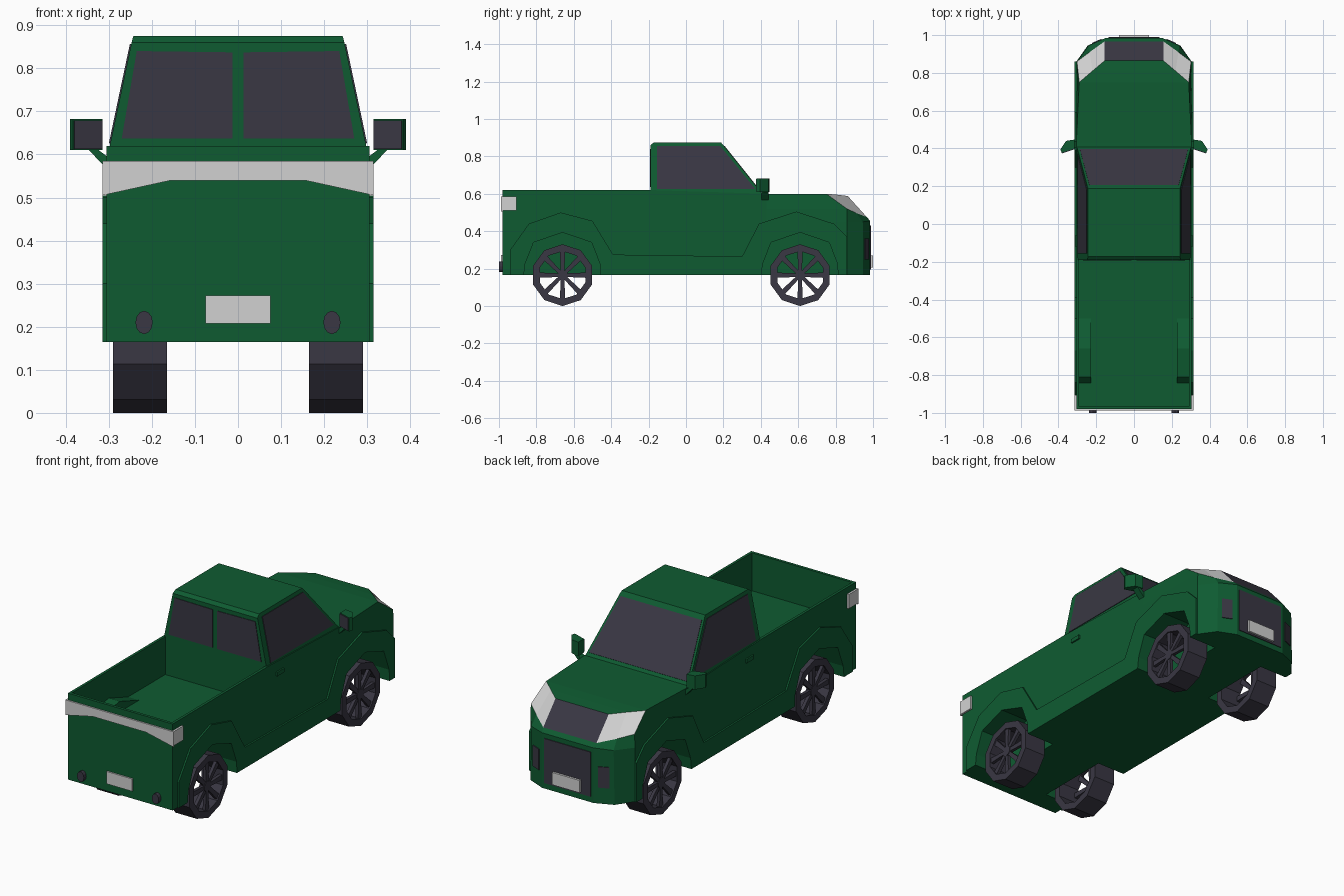
import bpy, bmesh, math
from mathutils import Vector

if "Cube" in bpy.data.objects:
    bpy.data.objects.remove(bpy.data.objects["Cube"])


def material(name, rgb):
    m = bpy.data.materials.new(name)
    m.diffuse_color = (*rgb, 1)
    m.use_nodes = True
    m.node_tree.nodes["Principled BSDF"].inputs["Base Color"].default_value = m.diffuse_color
    return m


GREEN = material("green_paint", (0.0045, 0.105, 0.031))
DARK = material("dark_grey", (0.041, 0.038, 0.056))
WHITE = material("pale_lamp", (0.64, 0.64, 0.64))


def finish(name, bm, *mats):
    bmesh.ops.recalc_face_normals(bm, faces=bm.faces[:])
    me = bpy.data.meshes.new(name)
    bm.to_mesh(me)
    bm.free()
    for m in mats:
        me.materials.append(m)
    ob = bpy.data.objects.new(name, me)
    bpy.context.collection.objects.link(ob)
    return ob


def extrude_polygon(bm, pts, vec):
    a = [bm.verts.new(p) for p in pts]
    b = [bm.verts.new(Vector(p) + Vector(vec)) for p in pts]
    bm.faces.new(a)
    bm.faces.new(b[::-1])
    n = len(a)
    for i in range(n):
        bm.faces.new((a[i], b[i], b[(i + 1) % n], a[(i + 1) % n]))


def solid(name, pts, vec, mat, mirror=False):
    """Polygon extruded along vec, optionally copied across x."""
    bm = bmesh.new()
    extrude_polygon(bm, pts, vec)
    if mirror:
        extrude_polygon(bm, [(-x, y, z) for x, y, z in pts], (-vec[0], vec[1], vec[2]))
    return finish(name, bm, mat)


def xz(y, pts):
    return [(x, y, z) for x, z in pts]


def yz(x, pts):
    return [(x, y, z) for y, z in pts]


def rect(a0, a1, b0, b1):
    return [(a0, b0), (a1, b0), (a1, b1), (a0, b1)]


def loft(name, rings, paint, *mats):
    """Symmetric shell: each ring lists half-outline points from rear to nose."""
    bm = bmesh.new()
    loops = []
    for ring in rings:
        right = [bm.verts.new(p) for p in ring]
        left = [bm.verts.new((-x, y, z)) for x, y, z in ring]
        loops.append(right + left[::-1])
    n, h = len(loops[0]), len(rings[0])
    for k in range(len(loops) - 1):
        for i in range(n):
            j = (i + 1) % n
            f = bm.faces.new((loops[k][i], loops[k][j], loops[k + 1][j], loops[k + 1][i]))
            f.material_index = paint(k, i)
    for loop in (loops[0], loops[-1]):
        for i in range(h - 1):
            bm.faces.new((loop[i], loop[i + 1], loop[n - 2 - i], loop[n - 1 - i]))
    return finish(name, bm, *mats)


def cut(ob, cutters):
    for c in cutters:
        m = ob.modifiers.new("cut", 'BOOLEAN')
        m.operation, m.solver, m.object = 'DIFFERENCE', 'EXACT', c
    dg = bpy.context.evaluated_depsgraph_get()
    me = bpy.data.meshes.new_from_object(ob.evaluated_get(dg))
    ob.modifiers.clear()
    ob.data = me


# Body shell: straight sides, chamfered nose, sloping lamp band
def side(z, hood_z):
    return [(.305, -.98, z), (.305, -.19, z), (.305, .43, hood_z)]


body = loft("body", [
    side(.165, .165) + [(.305, .86, .165), (.245, .945, .165), (.15, .985, .165)],
    side(.45, .45) + [(.305, .86, .45), (.24, .945, .45), (.15, .985, .455)],
    side(.52, .52) + [(.302, .86, .52), (.235, .91, .497), (.155, .967, .475)],
    side(.62, .60) + [(.29, .75, .60), (.22, .81, .595), (.155, .865, .588)],
], lambda k, i: {3: 2, 4: 2, 5: 1, 6: 2, 7: 2}.get(i, 0) if k == 2 else 0,
    GREEN, DARK, WHITE)

# Lower cladding with raised arches
cladding = solid("side_cladding", yz(.298, [
    (-.94, .165), (-.94, .3), (-.84, .44), (-.67, .5), (-.5, .455), (-.39, .275),
    (.30, .265), (.39, .44), (.59, .505), (.79, .44), (.86, .37), (.86, .165)]),
    (.016, 0, 0), GREEN, True)

# Wheel wells and open bed
ARCH = [(-.215, .1), (-.2, .225), (-.155, .34), (0, .393), (.155, .34), (.2, .225), (.205, .1)]
AXLES = {"rear": -.66, "front": .61}
wells = [solid(n + "_well_cutter", yz(.15, [(cy + y, z) for y, z in ARCH]), (.3, 0, 0), GREEN, True)
         for n, cy in AXLES.items()]
bed = solid("bed_cutter", yz(-.291, rect(-.965, -.19, .42, .9)), (.582, 0, 0), GREEN)
cut(body, wells + [bed])
cut(cladding, wells)
for c in wells + [bed]:
    bpy.data.objects.remove(c)
solid("bed_wheel_boxes", yz(.227, [(-.85, .41), (-.81, .455), (-.66, .475), (-.47, .41)]),
      (.068, 0, 0), GREEN, True)

# Cab
loft("cab", [
    [(.303, -.19, .595), (.303, .412, .595)],
    [(.247, -.19, .86), (.247, .2, .86)],
    [(.243, -.172, .875), (.243, .187, .875)]], lambda k, i: 0, GREEN)


def cab_x(z):
    return .303 - (z - .595) * .056 / .265


def shield_y(z):
    return .412 - (z - .595) * .212 / .265


# Windows
solid("side_windows", [(cab_x(z) - .003, y, z) for y, z in
                       [(-.155, .625), (.37, .625), (.182, .855), (-.155, .855)]],
      (.006, 0, .0013), DARK, True)
solid("rear_windows", xz(-.187, [(.013, .637), (.27, .637), (.235, .84), (.013, .837)]),
      (0, -.006, 0), DARK, True)
solid("windshield", [(s * (cab_x(z) - .012), shield_y(z) - .002, z - .002) for s, z in
                     [(-1, .615), (1, .615), (1, .853), (-1, .853)]],
      (0, .004, .004), DARK)

# Rear lamp band wrapping the corners
solid("tail_lamp_band", xz(-.979, [(-.315, .505), (-.155, .54), (.155, .54), (.315, .505),
                                   (.315, .585), (-.315, .585)]), (0, -.009, 0), WHITE)
solid("tail_lamp_sides", yz(.304, rect(-.988, -.905, .51, .585)), (.011, 0, 0), WHITE, True)

# Number plates, grille, vents
solid("rear_plate", xz(-.979, rect(-.075, .075, .207, .272)), (0, -.009, 0), WHITE)
solid("lower_grille", xz(.983, rect(-.135, .135, .195, .43)), (0, .006, 0), DARK)
solid("front_plate", xz(.988, rect(-.08, .08, .205, .27)), (0, .012, 0), WHITE)
solid("bumper_vents", [(x, .985 - (x - .15) * .43, z) for x, z in rect(.172, .222, .25, .36)],
      (.002, .004, 0), DARK, True)

# Rear reflectors
solid("rear_reflectors", xz(-.979, [(.218 + .02 * math.cos(t * math.pi / 6),
                                     .21 + .027 * math.sin(t * math.pi / 6)) for t in range(12)]),
      (0, -.021, 0), DARK, True)

# Door handles
solid("door_handles", yz(.303, rect(-.12, -.06, .545, .566)), (.01, 0, 0), GREEN, True)

# Wing mirrors
solid("mirror_housings", [(x, y, .61) for x, y in
                          [(.315, .40), (.383, .377), (.39, .395), (.36, .44), (.315, .447)]],
      (0, 0, .072), GREEN, True)
solid("mirror_glass", [(.316, .40, .613), (.381, .378, .613), (.381, .378, .679), (.316, .40, .679)],
      (-.001, -.004, 0), DARK, True)
solid("mirror_arms", xz(.405, [(.29, .585), (.305, .567), (.348, .612), (.33, .615)]),
      (0, .035, 0), GREEN, True)


# Wheels: ten-sided open tyre, spokes and hub
def wheel(name, cx, cy):
    s = 1 if cx > 0 else -1
    bm = bmesh.new()

    def pt(x, r, a):
        return (s * x, cy + r * math.cos(a), .165 + r * math.sin(a))
    angles = [math.pi / 2 + k * math.pi / 5 for k in range(10)]
    loops = [[bm.verts.new(pt(x, r, a)) for a in angles]
             for x, r in [(.165, .165), (.29, .165), (.29, .128), (.165, .128)]]
    for k in range(4):
        p, q = loops[k], loops[(k + 1) % 4]
        for i in range(10):
            j = (i + 1) % 10
            bm.faces.new((p[i], p[j], q[j], q[i]))
    extrude_polygon(bm, [pt(.262, .028, a) for a in angles], (s * .024, 0, 0))
    for k in range(8):
        a = k * math.pi / 4
        extrude_polygon(bm, [pt(.266, .02, a - .5), pt(.266, .13, a - .11),
                             pt(.266, .13, a + .11), pt(.266, .02, a + .5)], (s * .017, 0, 0))
    finish(name, bm, DARK)


for n, cy in AXLES.items():
    wheel(n + "_right_wheel", .23, cy)
    wheel(n + "_left_wheel", -.23, cy)
